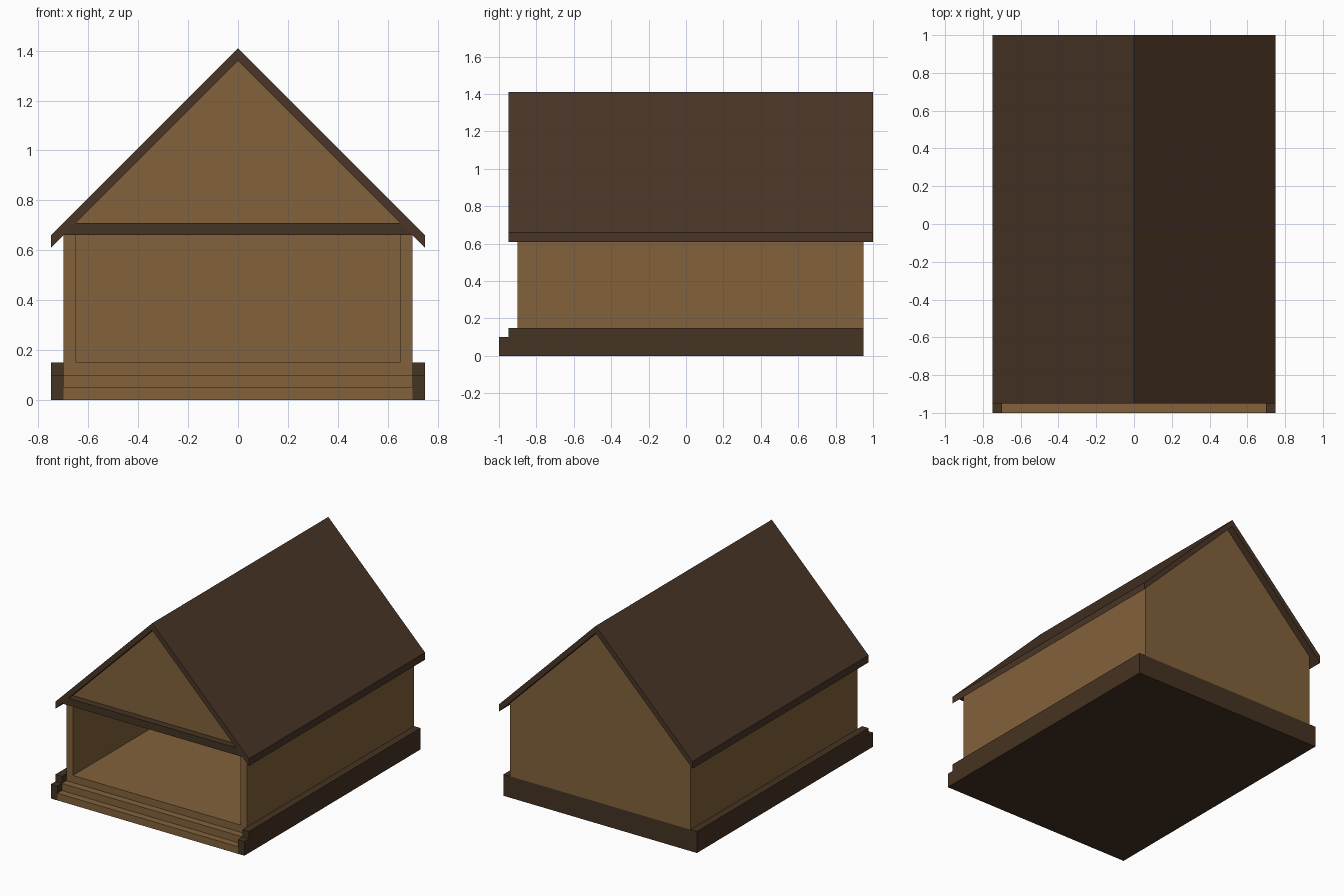
import bpy, bmesh

if "Cube" in bpy.data.objects:
    bpy.data.objects.remove(bpy.data.objects["Cube"])


def material(name, rgb):
    m = bpy.data.materials.new(name)
    m.diffuse_color = (*rgb, 1)
    m.use_nodes = True
    m.node_tree.nodes["Principled BSDF"].inputs["Base Color"].default_value = m.diffuse_color
    return m


WOOD = material("light_wood", (0.223, 0.122, 0.044))
DARK = material("dark_wood", (0.060, 0.033, 0.016))
ROOF = material("roof_wood", (0.068, 0.036, 0.020))


def prism(name, profile, lo, hi, mat, axis="Y"):
    """Extrude an (x, z) profile along Y, or a (y, z) profile along X."""
    bm = bmesh.new()
    place = (lambda p, d: (p[0], d, p[1])) if axis == "Y" else (lambda p, d: (d, p[0], p[1]))
    a = [bm.verts.new(place(p, lo)) for p in profile]
    b = [bm.verts.new(place(p, hi)) for p in profile]
    bm.faces.new(a)
    bm.faces.new(b)
    n = len(profile)
    for i in range(n):
        j = (i + 1) % n
        bm.faces.new((a[i], a[j], b[j], b[i]))
    bmesh.ops.recalc_face_normals(bm, faces=bm.faces)
    mesh = bpy.data.meshes.new(name)
    bm.to_mesh(mesh)
    bm.free()
    mesh.materials.append(mat)
    obj = bpy.data.objects.new(name, mesh)
    bpy.context.collection.objects.link(obj)
    return obj


# Entrance steps and floor, with a dark underside
steps = prism("steps_and_floor",
              [(-1, 0), (-1, .05), (-.95, .05), (-.95, .10), (-.90, .10),
               (-.90, .15), (.90, .15), (.90, 0)], -.70, .70, WOOD, "X")
steps.data.materials.append(DARK)
for f in steps.data.polygons:
    if f.normal.z < -.5:
        f.material_index = 1

# Foundation behind, and one stepped side plinth plus wall per side
prism("back_plinth", [(-.70, 0), (.70, 0), (.70, .15), (-.70, .15)], .90, .95, DARK)
for side, s in (("left", -1), ("right", 1)):
    prism(side + "_plinth",
          [(-1, 0), (-1, .10), (-.95, .10), (-.95, .15), (.95, .15), (.95, 0)],
          *sorted((s * .70, s * .75)), DARK, "X")
    prism(side + "_wall",
          [(s * .65, .15), (s * .70, .15), (s * .70, .66), (s * .65, .71)],
          -.90, .90, WOOD)

# Back wall reaching up to the ridge, and front gable above the opening
prism("back_wall", [(-.70, .15), (.70, .15), (.70, .66), (0, 1.36), (-.70, .66)],
      .90, .95, WOOD)
prism("front_gable", [(-.65, .66), (.65, .66), (.65, .71), (0, 1.36), (-.65, .71)],
      -.90, -.85, WOOD)

# Cross beam under the front gable
prism("front_beam", [(-.70, .66), (.70, .66), (.65, .71), (-.65, .71)], -.95, -.90, DARK)

# Pitched roof
prism("roof", [(-.75, .61), (0, 1.36), (.75, .61), (.75, .66), (0, 1.41), (-.75, .66)],
      -.95, 1.0, ROOF)
